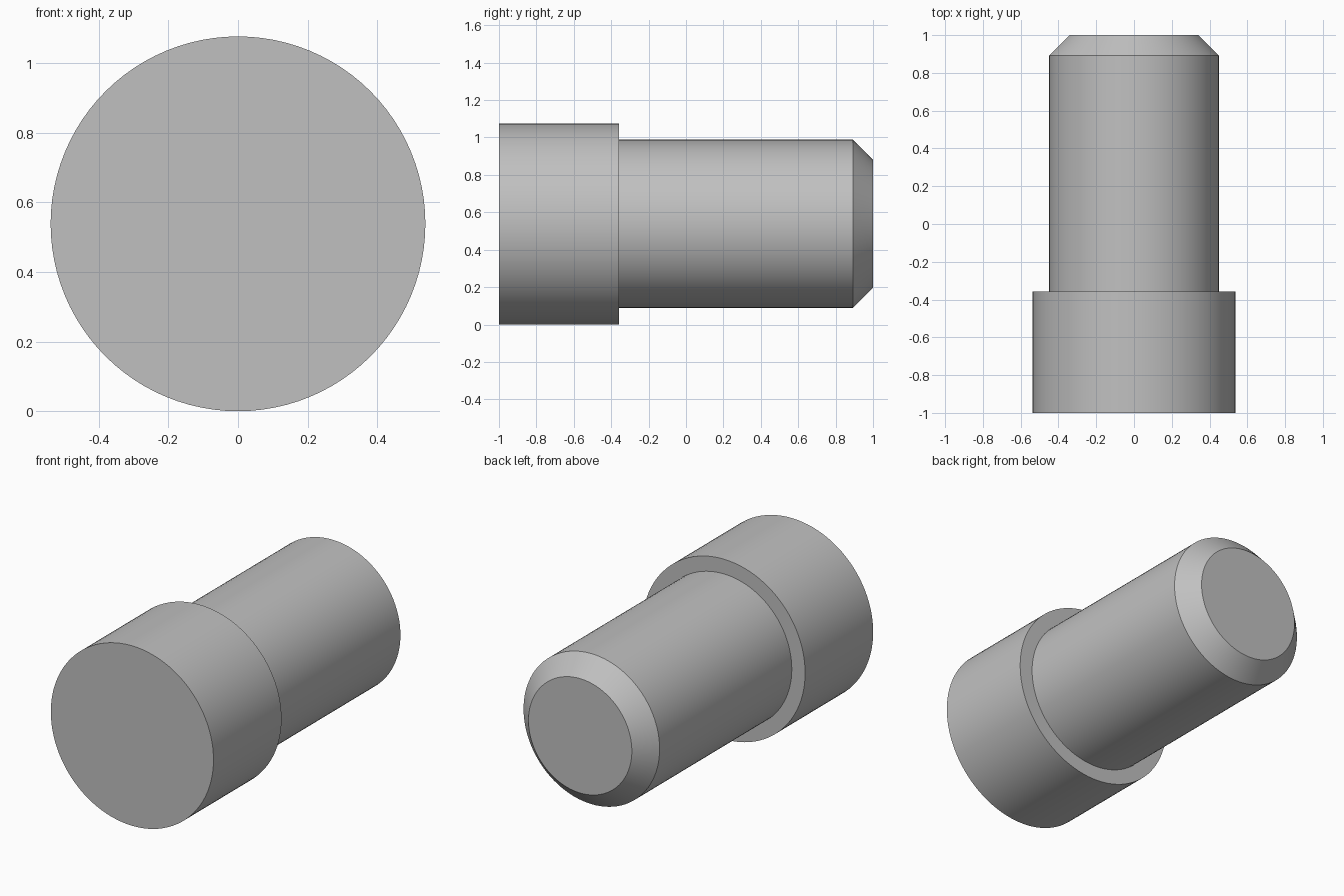
import bpy, bmesh, math
from mathutils import Matrix, Vector

cube = bpy.data.objects.get("Cube")
if cube:
    bpy.data.objects.remove(cube, do_unlink=True)

SEGMENTS = 96
HEAD_RADIUS = 0.538

# Plain grey metal
grey = bpy.data.materials.new("grey metal")
grey.use_nodes = True
colour = (0.53, 0.53, 0.53, 1)
grey.diffuse_color = colour
grey.node_tree.nodes["Principled BSDF"].inputs["Base Color"].default_value = colour

# Stepped pin outline as (radius, y): head, shoulder, shaft, chamfered tip
profile = [(0, -1), (HEAD_RADIUS, -1), (HEAD_RADIUS, -0.357), (0.45, -0.357),
           (0.45, 0.892), (0.342, 1), (0, 1)]

# Revolve the outline around the y axis
bm = bmesh.new()
verts = [bm.verts.new((r, y, 0)) for r, y in profile]
edges = [bm.edges.new(pair) for pair in zip(verts, verts[1:])]
bmesh.ops.spin(bm, geom=verts + edges, cent=(0, 0, 0), axis=(0, 1, 0),
               angle=math.tau, steps=SEGMENTS, use_merge=True)
bmesh.ops.remove_doubles(bm, verts=bm.verts, dist=0.0001)
bmesh.ops.recalc_face_normals(bm, faces=bm.faces)
bmesh.ops.transform(bm, matrix=Matrix.Translation(Vector((0, 0, HEAD_RADIUS))), verts=bm.verts)

mesh = bpy.data.meshes.new("stepped_pin")
bm.to_mesh(mesh)
bm.free()
mesh.materials.append(grey)
pin = bpy.data.objects.new("stepped_pin", mesh)
bpy.context.collection.objects.link(pin)

# Smooth round sides with crisp rims
bpy.ops.object.select_all(action='DESELECT')
pin.select_set(True)
bpy.context.view_layer.objects.active = pin
bpy.ops.object.shade_smooth_by_angle(angle=math.radians(30))
